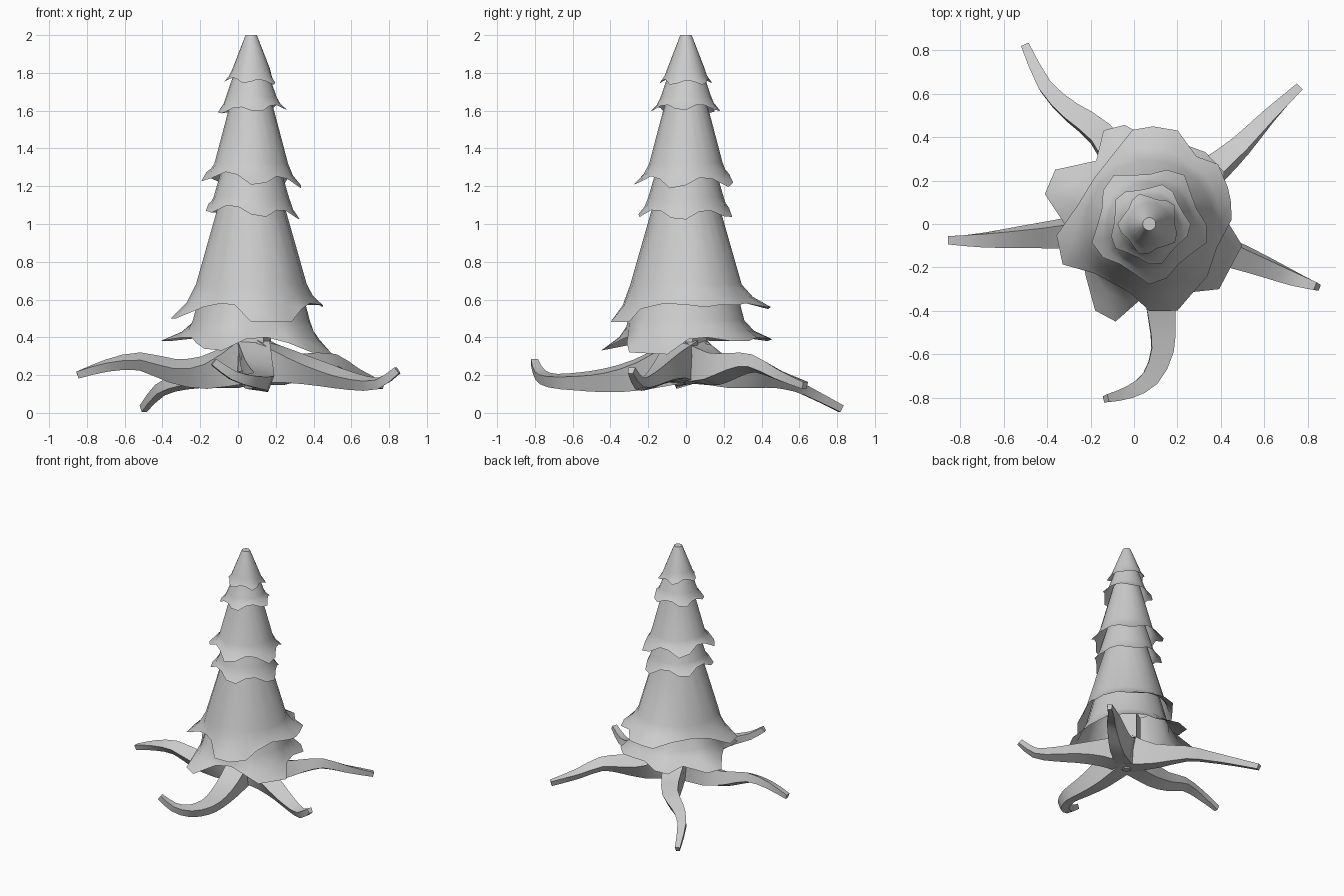
import bpy, bmesh
from math import sin, cos, radians, pi
from mathutils import Vector

if "Cube" in bpy.data.objects:
    bpy.data.objects.remove(bpy.data.objects["Cube"])

CX = 0.07  # tree axis


def loft(name, rings, cap_start=False, cap_end=False, angle=35):
    """Join closed rings of equal vertex count into one mesh object."""
    bm = bmesh.new()
    vr = [[bm.verts.new(p) for p in ring] for ring in rings]
    n = len(vr[0])
    for a, b in zip(vr, vr[1:]):
        for i in range(n):
            j = (i + 1) % n
            bm.faces.new((a[i], b[i], b[j], a[j]))
    if cap_start:
        bm.faces.new(vr[0])
    if cap_end:
        bm.faces.new(vr[-1])
    bmesh.ops.recalc_face_normals(bm, faces=bm.faces)
    me = bpy.data.meshes.new(name)
    bm.to_mesh(me)
    bm.free()
    ob = bpy.data.objects.new(name, me)
    bpy.context.collection.objects.link(ob)
    bpy.ops.object.select_all(action='DESELECT')
    ob.select_set(True)
    bpy.context.view_layer.objects.active = ob
    bpy.ops.object.shade_smooth_by_angle(angle=radians(angle))
    return ob


def ring(angles, r, z):
    return [(CX + r * cos(a), r * sin(a), z) for a in angles]


def tier(name, top, mid, rim, cap=False):
    """Hollow conical skirt: top ring, lower cone ring, soft flare, ragged rim."""
    ang = [radians(d) for d, r, z in rim]
    edge = [(CX + r * cos(a), r * sin(a), z) for a, (d, r, z) in zip(ang, rim)]
    rm, zm = mid
    flare = []
    for a, (d, r, z) in zip(ang, rim):
        rr, zz = rm + (r - rm) * 0.38, zm + (z - zm) * 0.55
        flare.append((CX + rr * cos(a), rr * sin(a), zz))
    loft(name, [ring(ang, *top), ring(ang, *mid), flare, edge], cap, angle=55)


def wavy(r, z, dr, dz, lobes, phase, tilt=0.0):
    """Rim with drooping lobes that flare outward; tilt lowers the right side."""
    out = []
    for i in range(20):
        t = radians(i * 18)
        w = max(-0.6, min(0.8, cos(lobes * t + phase)))
        out.append((i * 18, r + dr * w, z - dz * w - tilt * cos(t)))
    return out


# Upper foliage tiers
tier("foliage_1", (0.03, 2.0), (0.10, 1.82), wavy(0.13, 1.758, 0.02, 0.018, 5, 2.9, 0.008), True)
tier("foliage_2", (0.07, 1.86), (0.135, 1.67), wavy(0.175, 1.61, 0.02, 0.02, 5, 0.5, -0.01))
tier("foliage_3", (0.10, 1.68), (0.195, 1.32), wavy(0.25, 1.24, 0.035, 0.04, 5, 1.2, 0.02))
tier("foliage_4", (0.13, 1.38), (0.20, 1.14), wavy(0.24, 1.068, 0.022, 0.03, 5, 0.6, 0.02))

# Large lower foliage tiers: rim as angle, radius, height
tier("foliage_5", (0.155, 1.17), (0.295, 0.68), [
    (-90, .40, .48), (-72, .42, .48), (-55, .37, .48), (-42, .36, .55), (-20, .33, .58),
    (3, .38, .57), (15, .39, .56), (25, .40, .57), (41, .42, .57), (55, .38, .58),
    (73, .45, .56), (88, .45, .56), (100, .44, .55), (118, .36, .58), (140, .33, .59),
    (165, .34, .57), (187, .43, .50), (205, .44, .50), (222, .34, .56), (240, .32, .58),
    (255, .33, .57)])
tier("foliage_6", (0.25, 0.72), (0.31, 0.49), [
    (-43, .44, .32), (-13, .44, .31), (2, .36, .39), (18, .36, .40), (35, .42, .38),
    (52, .42, .38), (70, .40, .40), (85, .38, .40), (104, .47, .39), (116, .48, .38),
    (130, .38, .40), (150, .50, .38), (164, .50, .38), (185, .37, .40), (202, .34, .40),
    (220, .38, .37), (238, .47, .34), (251, .475, .33), (265, .34, .39), (285, .32, .40),
    (302, .37, .37)])

# Five-sided trunk
five = [radians(90 + 72 * i) for i in range(5)]
loft("trunk", [ring(five, 0.03, 0.15), ring(five, 0.11, 0.22), ring(five, 0.11, 0.6)], True, True)


def root(name, pts, twist):
    """Four-sided tapering root swept along a smoothed path."""
    p = [Vector(q) for q in pts]
    p = [2 * p[0] - p[1]] + p + [2 * p[-1] - p[-2]]
    path, steps = [], 2
    for i in range(1, len(p) - 2):
        a, b, c, d = p[i - 1:i + 3]
        for s in range(steps):
            t = s / steps
            path.append(0.5 * (2 * b + (c - a) * t + (2 * a - 5 * b + 4 * c - d) * t * t
                               + (3 * b - a - 3 * c + d) * t ** 3))
    path.append(p[-2])
    n = len(path) - 1
    rings = []
    for i, q in enumerate(path):
        t = i / n
        tan = (path[min(i + 1, n)] - path[max(i - 1, 0)]).normalized()
        side = tan.cross(Vector((0, 0, 1))).normalized()
        up = side.cross(tan)
        w = 0.085 * (1 - t) + 0.019 * t
        h = 0.019 + 0.032 * (1 - t) + 0.065 * (1 - t) ** 4
        k = twist * sin(pi * t)
        s2, u2 = side * cos(k) + up * sin(k), up * cos(k) - side * sin(k)
        rings.append([q + s2 * w + u2 * h, q - s2 * w + u2 * h,
                      q - s2 * w * 0.75 - u2 * h, q + s2 * w * 0.75 - u2 * h])
    loft(name, rings, True, True, 30)


# Spreading roots
root("root_left", [(.03, 0, .27), (-.18, -.02, .21), (-.35, -.04, .22), (-.52, -.055, .27),
                   (-.69, -.07, .25), (-.85, -.075, .20)], 0.5)
root("root_front", [(.08, -.04, .27), (.10, -.25, .20), (.12, -.43, .17), (.125, -.58, .165),
                    (.07, -.71, .17), (-.03, -.775, .20), (-.13, -.805, .27)], 0.2)
root("root_right", [(.11, -.01, .27), (.28, -.07, .24), (.45, -.13, .20), (.60, -.19, .165),
                    (.74, -.25, .155), (.845, -.29, .225)], -0.4)
root("root_back_right", [(.10, .03, .27), (.26, .15, .23), (.39, .26, .25), (.50, .36, .26),
                         (.62, .49, .20), (.76, .63, .145)], 0.5)
root("root_back_left", [(.05, .04, .27), (-.04, .22, .21), (-.16, .41, .19), (-.29, .51, .165),
                        (-.41, .63, .12), (-.50, .82, .022)], -0.3)
